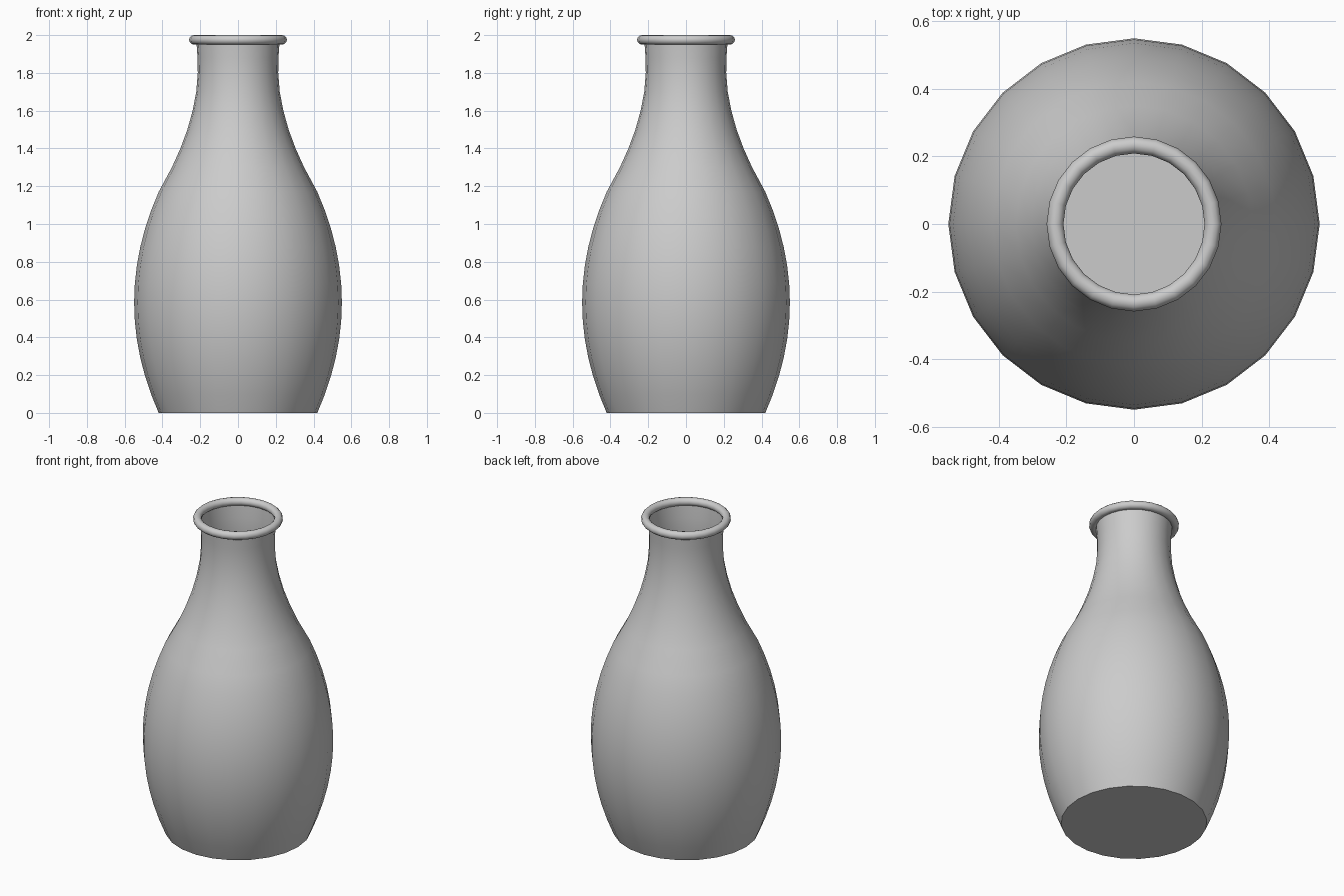
import bpy, bmesh, math

SIDES = 24

cube = bpy.data.objects.get("Cube")
if cube:
    bpy.data.objects.remove(cube, do_unlink=True)

grey = bpy.data.materials.new("plain grey")
grey.use_nodes = True
grey.diffuse_color = (0.6, 0.6, 0.6, 1)
grey.node_tree.nodes["Principled BSDF"].inputs["Base Color"].default_value = (0.6, 0.6, 0.6, 1)


def finish(obj):
    obj.data.materials.append(grey)
    bpy.ops.object.select_all(action="DESELECT")
    obj.select_set(True)
    bpy.context.view_layer.objects.active = obj
    bpy.ops.object.shade_smooth_by_angle(angle=math.radians(40))


def lathe(name, profile):
    """Revolve (radius, height) points around z, closing the bottom."""
    bm = bmesh.new()
    rings = []
    for r, z in profile:
        rings.append([bm.verts.new((r * math.cos(math.tau * i / SIDES),
                                    r * math.sin(math.tau * i / SIDES), z))
                      for i in range(SIDES)])
    for low, high in zip(rings, rings[1:]):
        for i in range(SIDES):
            j = (i + 1) % SIDES
            bm.faces.new((low[i], low[j], high[j], high[i]))
    bm.faces.new(rings[0][::-1])
    mesh = bpy.data.meshes.new(name)
    bm.to_mesh(mesh)
    bm.free()
    obj = bpy.data.objects.new(name, mesh)
    bpy.context.collection.objects.link(obj)
    finish(obj)


# Bottle wall: bulging belly arc, then a concave shoulder and neck
belly = []
for k in range(13):
    t = k / 6 - 1
    belly.append((0.55 - 0.13 * t * t, 0.585 + 0.585 * t))
neck = [(0.35, 1.3), (0.305, 1.4), (0.268, 1.5), (0.24, 1.6),
        (0.221, 1.7), (0.213, 1.8), (0.214, 1.88), (0.22, 1.96)]
lathe("bottle_body", belly + neck)

# Rounded lip
bpy.ops.mesh.primitive_torus_add(major_segments=SIDES, minor_segments=12,
                                 major_radius=0.234, minor_radius=0.025,
                                 location=(0, 0, 1.975))
lip = bpy.context.object
lip.name = "rolled_lip"
finish(lip)
